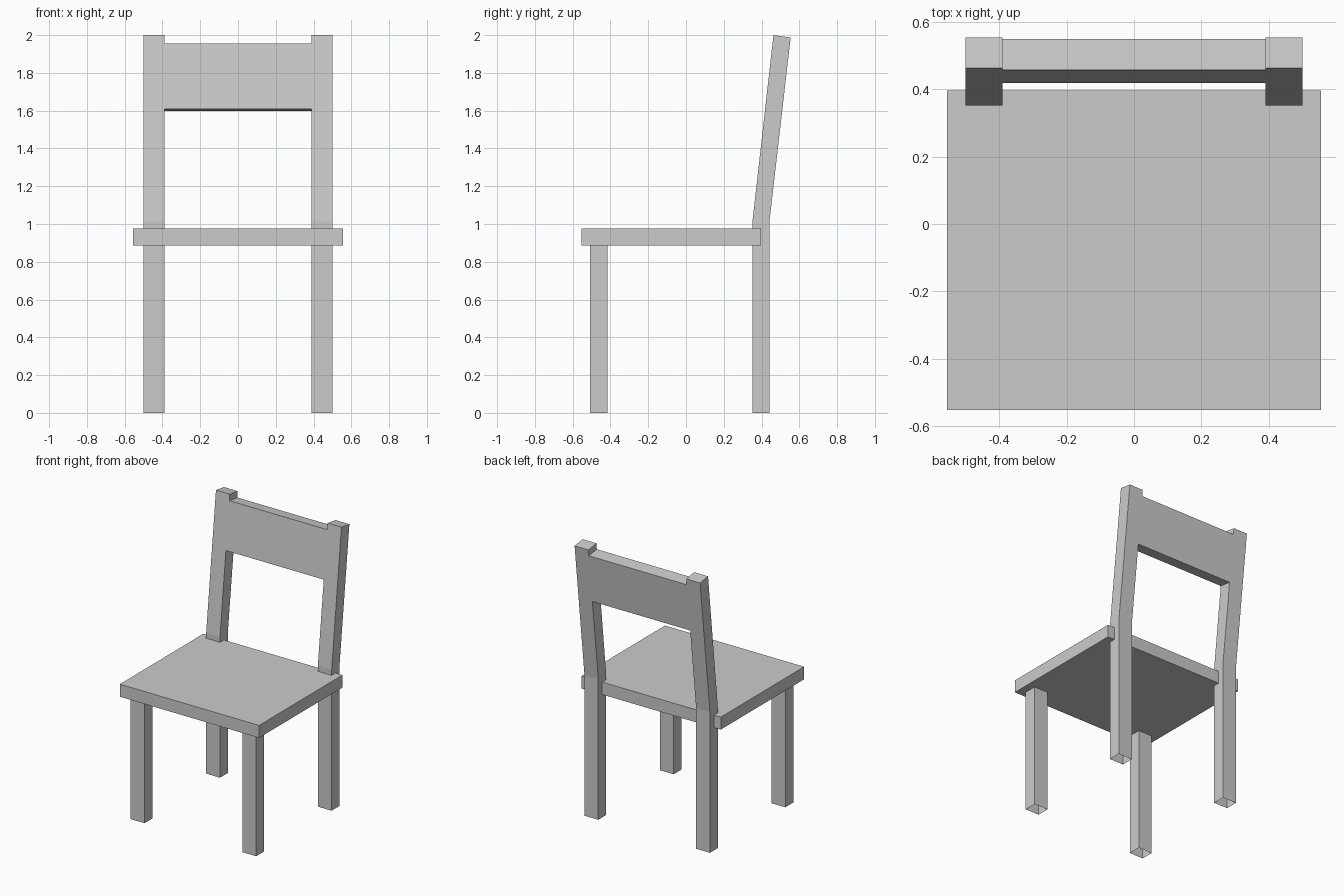
import bpy, bmesh

if "Cube" in bpy.data.objects:
    bpy.data.objects.remove(bpy.data.objects["Cube"])


def extrude_profile(name, profile, x0, x1, caps=True, mirror=False, open_at=()):
    """Sweep a (y, z) profile from x0 to x1; drop level faces at the heights in open_at."""
    bm = bmesh.new()
    a = [bm.verts.new((x0, y, z)) for y, z in profile]
    b = [bm.verts.new((x1, y, z)) for y, z in profile]
    n = len(profile)
    for i in range(n):
        j = (i + 1) % n
        if profile[i][1] == profile[j][1] and profile[i][1] in open_at:
            continue
        bm.faces.new((a[j], a[i], b[i], b[j]))
    if caps:
        bm.faces.new(a[::-1])
        bm.faces.new(b)
    mesh = bpy.data.meshes.new(name)
    bm.to_mesh(mesh)
    bm.free()
    obj = bpy.data.objects.new(name, mesh)
    bpy.context.collection.objects.link(obj)
    if mirror:
        obj.modifiers.new("Mirror", 'MIRROR').use_axis[0] = True
    return obj


def rect(y0, y1, z0, z1):
    return [(y0, z0), (y1, z0), (y1, z1), (y0, z1)]


LEG_IN, LEG_OUT = 0.39, 0.50
SEAT_BOTTOM, SEAT_TOP = 0.885, 0.975
BEND = 1.015

# Seat slab
extrude_profile("seat", rect(-0.553, 0.397, SEAT_BOTTOM, SEAT_TOP), -0.555, 0.555)

# Front legs, hollow at the foot and under the seat
extrude_profile("front_legs", rect(-0.507, -0.416, 0, SEAT_BOTTOM), LEG_IN, LEG_OUT,
                mirror=True, open_at=(0, SEAT_BOTTOM))

# Rear legs running up into the raked back posts
front_low, front_top = (0.352, BEND), (0.463, 2.0)
back_low, back_top = (0.442, BEND), (0.554, 1.987)
extrude_profile("back_legs", [(0.352, 0), (0.442, 0), back_low, back_top, front_top, front_low],
                LEG_IN, LEG_OUT, mirror=True, open_at=(0,))


# Back rest board, flush with the raked posts
def on_line(p, q, z):
    t = (z - p[1]) / (q[1] - p[1])
    return (p[0] + t * (q[0] - p[0]), z)


extrude_profile("back_rest", [on_line(front_low, front_top, 1.61), on_line(back_low, back_top, 1.598),
                              on_line(back_low, back_top, 1.943), on_line(front_low, front_top, 1.955)],
                -LEG_IN, LEG_IN, caps=False)
